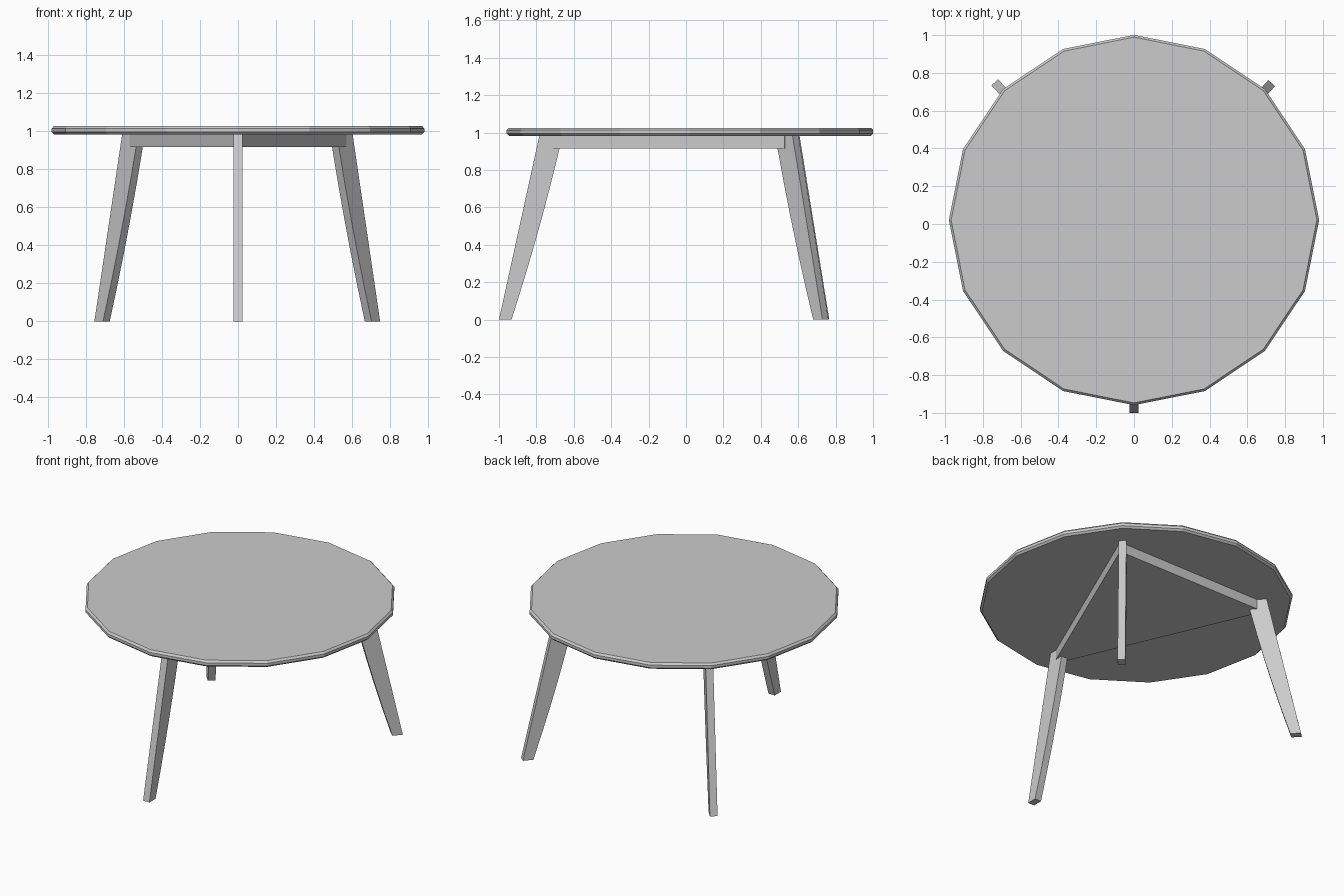
import bpy
import math
from mathutils import Vector

if "Cube" in bpy.data.objects:
    bpy.data.objects.remove(bpy.data.objects["Cube"])


def make_object(name, verts, faces):
    mesh = bpy.data.meshes.new(name)
    mesh.from_pydata(verts, [], faces)
    mesh.update()
    obj = bpy.data.objects.new(name, mesh)
    bpy.context.collection.objects.link(obj)
    return obj


def loft(name, rings):
    """Closed solid through rings of equal point count."""
    n = len(rings[0])
    verts = [p for ring in rings for p in ring]
    faces = [tuple(reversed(range(n))),
             tuple(range(len(verts) - n, len(verts)))]
    for k in range(len(rings) - 1):
        for i in range(n):
            j = (i + 1) % n
            faces.append((k * n + i, k * n + j, (k + 1) * n + j, (k + 1) * n + i))
    return make_object(name, verts, faces)


# Tabletop: 16-sided disc with chamfered rim
SIDES, CENTRE_Y = 16, 0.021
rim = [(0.968, 0.983), (0.98, 0.995), (0.98, 1.013), (0.968, 1.026)]
loft("tabletop", [[(r * math.cos(math.tau * i / SIDES),
                    CENTRE_Y + r * math.sin(math.tau * i / SIDES), z)
                   for i in range(SIDES)] for r, z in rim])

# Apron: solid triangular slab with its corners cut to the leg width
corners = [(-0.024, -0.73), (0.024, -0.73), (0.57, 0.527),
           (0.533, 0.562), (-0.533, 0.562), (-0.57, 0.527)]
loft("apron", [[(x, y, z) for x, y in corners] for z in (0.916, 0.984)])

# Legs: splayed blades, straight outside and gently curved inside
HALF_WIDTH = 0.024
profile = [(0, 0), (-0.216, 0.984), (-0.324, 0.984), (-0.324, 0.916)]
STEPS = 5
for s in range(1, STEPS + 1):
    t = 1 - s / STEPS
    profile.append((-0.067 - 0.257 * t - 0.04 * t * (1 - t), 0.916 * t))


def leg(name, toe, angle):
    out = Vector((math.cos(angle), math.sin(angle), 0))
    side = Vector((-out.y, out.x, 0)) * HALF_WIDTH
    rings = [[Vector((toe[0], toe[1], z)) + out * r + side * s
              for r, z in profile] for s in (1, -1)]
    return loft(name, rings[::-1])


leg("front_leg", (0, -1.0), math.radians(-90))
leg("back_right_leg", (0.729, 0.746), math.radians(48))
leg("back_left_leg", (-0.737, 0.75), math.radians(180 - 47.5))

# Make all face directions point outward
import bmesh
for obj in bpy.context.collection.objects:
    bm = bmesh.new()
    bm.from_mesh(obj.data)
    bmesh.ops.recalc_face_normals(bm, faces=bm.faces)
    bm.to_mesh(obj.data)
    bm.free()
